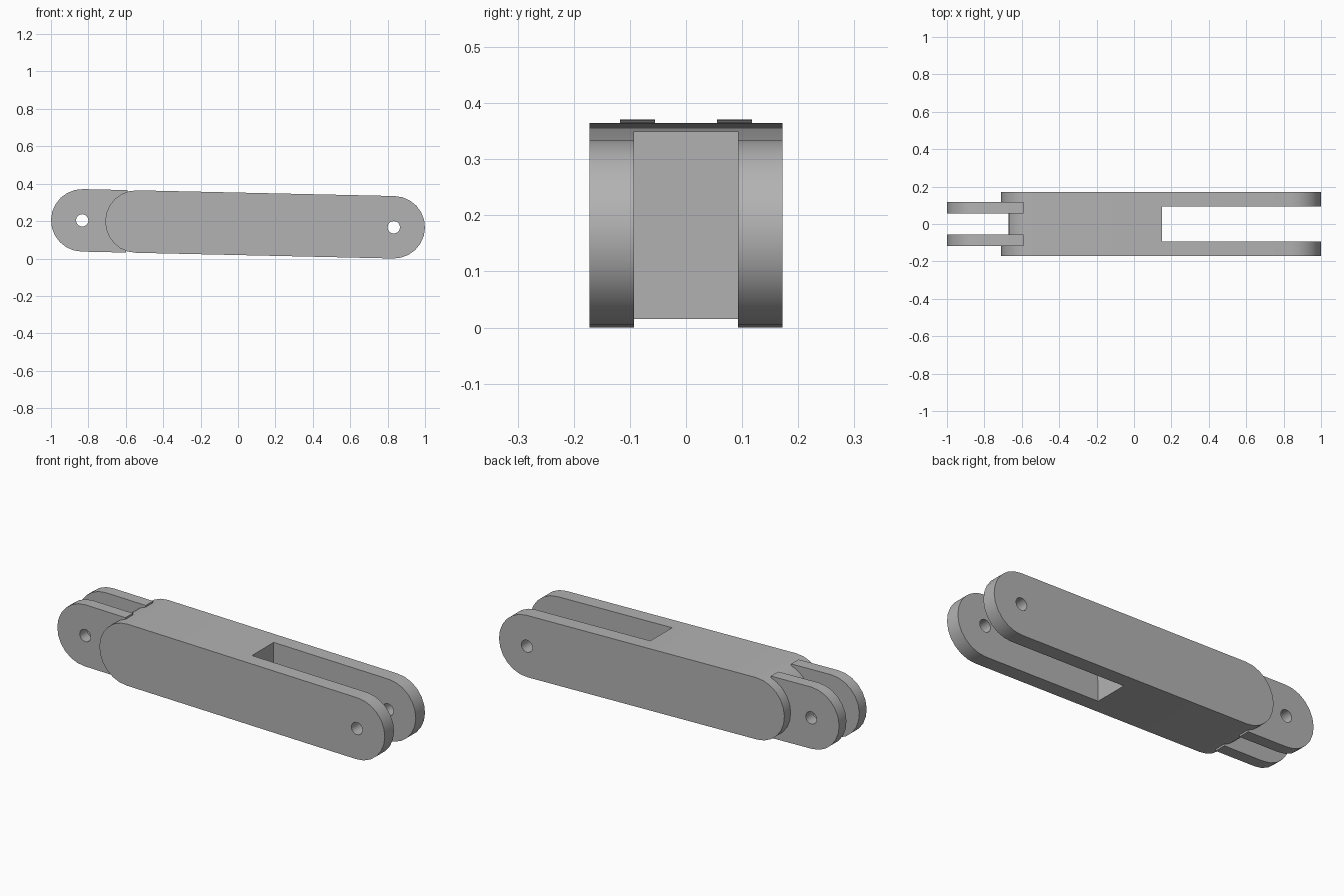
import bpy
import bmesh
from math import pi, sin, cos, radians

cube = bpy.data.objects.get("Cube")
if cube:
    bpy.data.objects.remove(cube, do_unlink=True)

RADIUS = 0.167       # rounded end radius
PIN_X = 0.833        # distance of both pin holes from the middle
TILT = 0.0222        # the link slopes down towards +x
CENTRE = (0, 0, 0.1855)

grey = bpy.data.materials.new("plain_grey")
grey.use_nodes = True
colour = (0.45, 0.45, 0.45, 1)
grey.diffuse_color = colour
grey.node_tree.nodes["Principled BSDF"].inputs["Base Color"].default_value = colour


def arc(x, start, end, steps, radius=RADIUS):
    """Points of an arc around (x, 0), in degrees."""
    angles = [radians(start + (end - start) * i / steps) for i in range(steps + 1)]
    return [(x + radius * cos(a), radius * sin(a)) for a in angles]


def prism(name, profile, y0, y1):
    """Extrude an x-z profile from y0 to y1."""
    bm = bmesh.new()
    face = bm.faces.new([bm.verts.new((x, y0, z)) for x, z in profile])
    side = bmesh.ops.extrude_face_region(bm, geom=[face])["geom"]
    verts = [v for v in side if isinstance(v, bmesh.types.BMVert)]
    bmesh.ops.translate(bm, verts=verts, vec=(0, y1 - y0, 0))
    bmesh.ops.recalc_face_normals(bm, faces=bm.faces)
    mesh = bpy.data.meshes.new(name)
    bm.to_mesh(mesh)
    bm.free()
    mesh.materials.append(grey)
    obj = bpy.data.objects.new(name, mesh)
    bpy.context.collection.objects.link(obj)
    obj.location = CENTRE
    obj.rotation_euler.y = TILT
    return obj


def box(name, x0, x1, half_width):
    h = 0.3
    return prism(name, [(x0, -h), (x1, -h), (x1, h), (x0, h)], -half_width, half_width)


def pin_hole(x):
    return prism("pin_cutter", arc(x, 0, 342, 19, 0.033), -0.4, 0.4)


def cut(obj, cutter):
    cutter.hide_render = True
    bpy.context.view_layer.update()
    mod = obj.modifiers.new("cut", 'BOOLEAN')
    mod.operation = 'DIFFERENCE'
    mod.solver = 'EXACT'
    mod.object = cutter
    bpy.context.view_layer.objects.active = obj
    bpy.ops.object.modifier_apply(modifier=mod.name)
    bpy.data.objects.remove(cutter, do_unlink=True)


# Main link: long rounded bar, forked at +x and notched at -x
body = prism("link_body", arc(-0.543, 90, 270, 12) + arc(PIN_X, -90, 90, 12), -0.172, 0.172)
cut(body, box("slot_cutter", 0.145, 1.3, 0.093))
cut(body, box("notch_cutter", -0.9, -0.67, 0.055))
cut(body, pin_hole(PIN_X))
parts = [body]

# Pair of thin prongs running out of the -x end
for name, y0, y1 in (("left_prong", 0.055, 0.118), ("right_prong", -0.118, -0.055)):
    profile = arc(-PIN_X, 90, 270, 12) + [(-0.595, -RADIUS), (-0.595, RADIUS)]
    prong = prism(name, profile, y0, y1)
    cut(prong, pin_hole(-PIN_X))
    parts.append(prong)

# Smooth the rounded ends and keep the flat edges sharp
bpy.ops.object.select_all(action='DESELECT')
for obj in parts:
    obj.select_set(True)
bpy.context.view_layer.objects.active = body
bpy.ops.object.shade_smooth_by_angle(angle=pi / 6)
